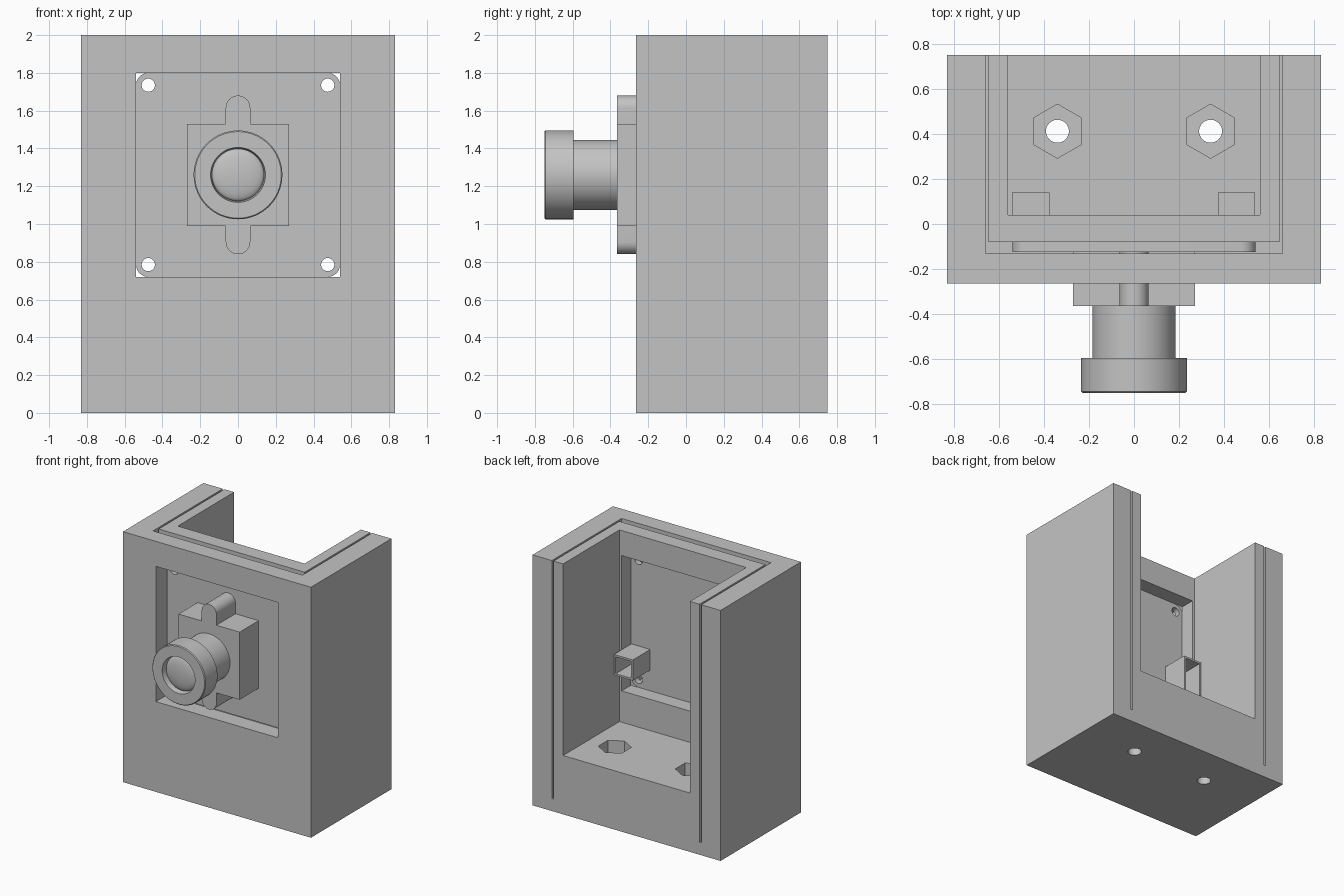
import bpy, bmesh, math
from mathutils import Vector, Matrix

cube = bpy.data.objects.get("Cube")
if cube:
    bpy.data.objects.remove(cube, do_unlink=True)

grey = bpy.data.materials.new("plain_grey")
grey.use_nodes = True
grey.diffuse_color = (0.55, 0.55, 0.55, 1)
grey.node_tree.nodes["Principled BSDF"].inputs["Base Color"].default_value = (0.55, 0.55, 0.55, 1)


def finish(name, bm):
    bmesh.ops.recalc_face_normals(bm, faces=bm.faces)
    mesh = bpy.data.meshes.new(name)
    bm.to_mesh(mesh)
    bm.free()
    mesh.materials.append(grey)
    obj = bpy.data.objects.new(name, mesh)
    bpy.context.collection.objects.link(obj)
    return obj


def prism(name, outline, axis, lo, hi):
    """Extrude a 2D outline along Y (outline in x, z) or Z (outline in x, y)."""
    def put(p, d):
        return (p[0], d, p[1]) if axis == "Y" else (p[0], p[1], d)
    bm = bmesh.new()
    face = bm.faces.new([bm.verts.new(put(p, lo)) for p in outline])
    new = bmesh.ops.extrude_face_region(bm, geom=[face])["geom"]
    shift = Vector(put((0, 0), hi - lo))
    bmesh.ops.translate(bm, vec=shift, verts=[g for g in new if isinstance(g, bmesh.types.BMVert)])
    return finish(name, bm)


def rect(x0, x1, v0, v1):
    return [(x0, v0), (x1, v0), (x1, v1), (x0, v1)]


def arc(cx, cy, r, start, end, n):
    angles = [math.radians(start + (end - start) * i / n) for i in range(n + 1)]
    return [(cx + r * math.cos(a), cy + r * math.sin(a)) for a in angles]


def ring(cx, cy, r, n, start=0):
    return arc(cx, cy, r, start, start + 360, n)[:-1]


def cut(obj, cutters):
    """Subtract the cutters from the object and discard them."""
    for c in cutters:
        c.hide_render = True
        mod = obj.modifiers.new("cut", "BOOLEAN")
        mod.operation, mod.solver, mod.object = "DIFFERENCE", "EXACT", c
    graph = bpy.context.evaluated_depsgraph_get()
    mesh = bpy.data.meshes.new_from_object(obj.evaluated_get(graph))
    obj.modifiers.clear()
    obj.data = mesh
    mesh.materials.clear()
    mesh.materials.append(grey)
    for c in cutters:
        bpy.data.objects.remove(c, do_unlink=True)


def smooth(obj):
    bpy.ops.object.select_all(action="DESELECT")
    obj.select_set(True)
    bpy.context.view_layer.objects.active = obj
    bpy.ops.object.shade_smooth_by_angle(angle=math.radians(30))


# Housing: open back and top, window, thin U groove, nut pockets
MID = 1.26
housing = prism("housing", rect(-0.83, 0.83, -0.265, 0.75), "Z", 0, 2)
groove = [(-0.66, 1), (-0.66, -0.13), (0.66, -0.13), (0.66, 1),
          (0.645, 1), (0.645, -0.08), (-0.645, -0.08), (-0.645, 1)]
cutters = [
    prism("cavity_cutter", rect(-0.56, 0.56, 0.04, 1), "Z", 0.47, 2.2),
    prism("window_cutter", rect(-0.54, 0.54, MID - 0.54, MID + 0.54), "Y", -0.5, 0.2),
    prism("groove_cutter", groove, "Z", 0.1, 2.2),
]
for x in (-0.34, 0.34):
    cutters.append(prism("nut_cutter", ring(x, 0.412, 0.12, 6, 30), "Z", 0.26, 0.6))
    cutters.append(prism("bolt_cutter", ring(x, 0.412, 0.051, 32), "Z", -0.2, 0.4))
cut(housing, cutters)
smooth(housing)

# Circuit board with rounded corners and four holes
half, rad = 0.54, 0.065
outline = []
for i, (sx, sz) in enumerate([(1, 1), (-1, 1), (-1, -1), (1, -1)]):
    outline += arc(sx * (half - rad), MID + sz * (half - rad), rad, 90 * i, 90 * i + 90, 8)
board = prism("circuit_board", outline, "Y", -0.125, -0.08)
cut(board, [prism("hole_cutter", ring(sx * 0.475, MID + sz * 0.475, 0.035, 32), "Y", -0.3, 0.1)
            for sx in (-1, 1) for sz in (-1, 1)])
smooth(board)

# Sensor block with rounded tabs above and below
w, tip, b = 0.065, 0.42 - 0.065, 0.27
body = ([(b, MID - b), (b, MID + b)] + arc(0, MID + tip, w, 0, 180, 16)
        + [(-b, MID + b), (-b, MID - b)] + arc(0, MID - tip, w, 180, 360, 16))
body.insert(2, (w, MID + b))
body.insert(body.index((-b, MID + b)), (-w, MID + b))
body.insert(body.index((-b, MID - b)) + 1, (-w, MID - b))
body.append((w, MID - b))
smooth(prism("sensor_block", body, "Y", -0.365, -0.125))

# Lens barrel, rim and domed glass, turned about the y axis
profile = [(0, -0.36), (0.185, -0.36), (0.185, -0.595), (0.235, -0.595), (0.235, -0.744),
           (0.229, -0.75), (0.145, -0.75), (0.138, -0.705)]
profile += [(0.138 * math.cos(t), -0.705 - 0.03 * math.sin(t))
            for t in [math.pi / 2 * k / 8 for k in range(1, 8)]] + [(0, -0.735)]
bm = bmesh.new()
verts = [bm.verts.new((r, y, MID)) for r, y in profile]
edges = [bm.edges.new(pair) for pair in zip(verts, verts[1:])]
bmesh.ops.spin(bm, geom=verts + edges, cent=(0, 0, MID), axis=(0, 1, 0),
               angle=2 * math.pi, steps=64, use_duplicate=False)
bmesh.ops.remove_doubles(bm, verts=bm.verts, dist=0.0005)
smooth(finish("lens", bm))

# Hollow connectors on the back of the board
for name, x0, x1, z0, z1 in (("left_connector", 0.372, 0.538, 0.885, 1.05),
                             ("right_connector", -0.542, -0.376, 0.885, 1.22)):
    t = 0.015
    shell = prism(name, rect(x0, x1, z0, z1), "Y", -0.08, 0.14)
    cut(shell, [prism("socket_cutter", rect(x0 + t, x1 - t, z0 + t, z1 - t), "Y", -0.06, 0.3)])
